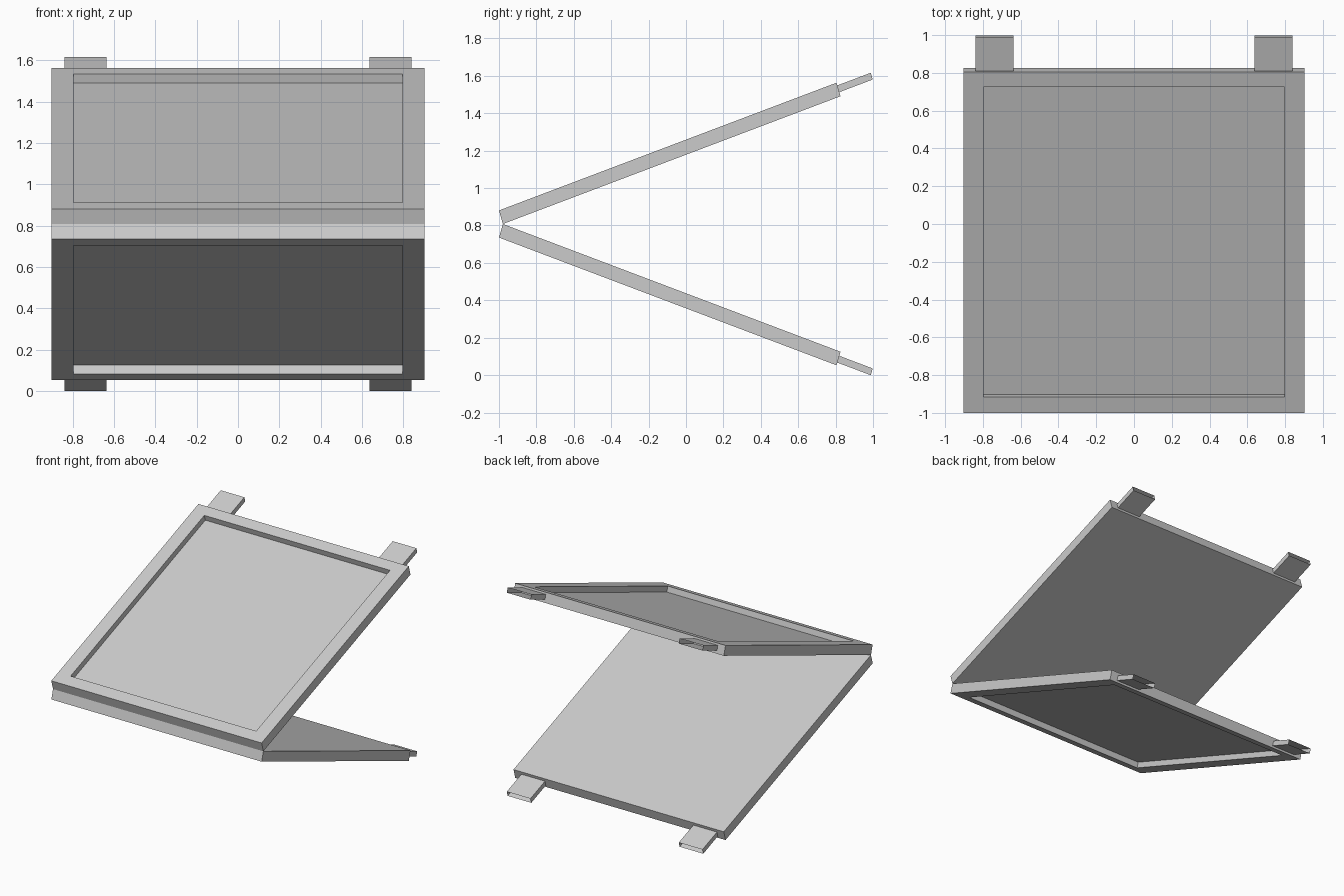
import bpy
import bmesh
from mathutils import Vector

if "Cube" in bpy.data.objects:
    bpy.data.objects.remove(bpy.data.objects["Cube"])

MID_Z = 0.808                              # height of the hinge line
ORIGIN = Vector((0, -1.0, 0.0725))         # outer hinge edge, relative to MID_Z
ALONG = Vector((0, 1.805, 0.683))          # hinge edge to far edge of a panel
INWARD = Vector((0, 0.021, -0.0725))       # outer face to inner face


def ringed_solid(name, rings, side, open_end=False):
    """Stack rectangles (x0, x1, s0, s1, depth) on the sloping panel frame."""
    bm = bmesh.new()
    loops = []
    for x0, x1, s0, s1, d in rings:
        loop = []
        for x, s in ((x0, s0), (x1, s0), (x1, s1), (x0, s1)):
            p = ORIGIN + ALONG * s + INWARD * d
            loop.append(bm.verts.new((x, p.y, MID_Z + side * p.z)))
        loops.append(loop)
    end_faces = []
    for a, b in zip(loops, loops[1:]):
        for i in range(4):
            j = (i + 1) % 4
            f = bm.faces.new((a[i], a[j], b[j], b[i]))
            if i == 2:
                end_faces.append(f)
    bm.faces.new(loops[0][::-1])
    bm.faces.new(loops[-1])
    bmesh.ops.recalc_face_normals(bm, faces=bm.faces[:])
    if open_end:
        bmesh.ops.delete(bm, geom=end_faces, context='FACES_ONLY')
    mesh = bpy.data.meshes.new(name)
    bm.to_mesh(mesh)
    bm.free()
    obj = bpy.data.objects.new(name, mesh)
    bpy.context.collection.objects.link(obj)


for label, side in (("upper", 1), ("lower", -1)):
    # Panel: inner face, outer face, recess rim, recess floor
    ringed_solid(f"{label}_panel", [
        (-0.903, 0.903, 0.0, 1.0, 1.0),
        (-0.903, 0.903, 0.0, 1.0, 0.0),
        (-0.797, 0.797, 0.047, 0.956, 0.0),
        (-0.797, 0.797, 0.047, 0.956, 0.58),
    ], side)
    # Hollow tabs, open at the far end
    for hand, x0, x1 in (("left", -0.84, -0.637), ("right", 0.637, 0.84)):
        ringed_solid(f"{label}_{hand}_tab", [
            (x0, x1, 1.0, 1.099, 0.2),
            (x0, x1, 1.0, 1.099, 0.7),
        ], side, open_end=True)
